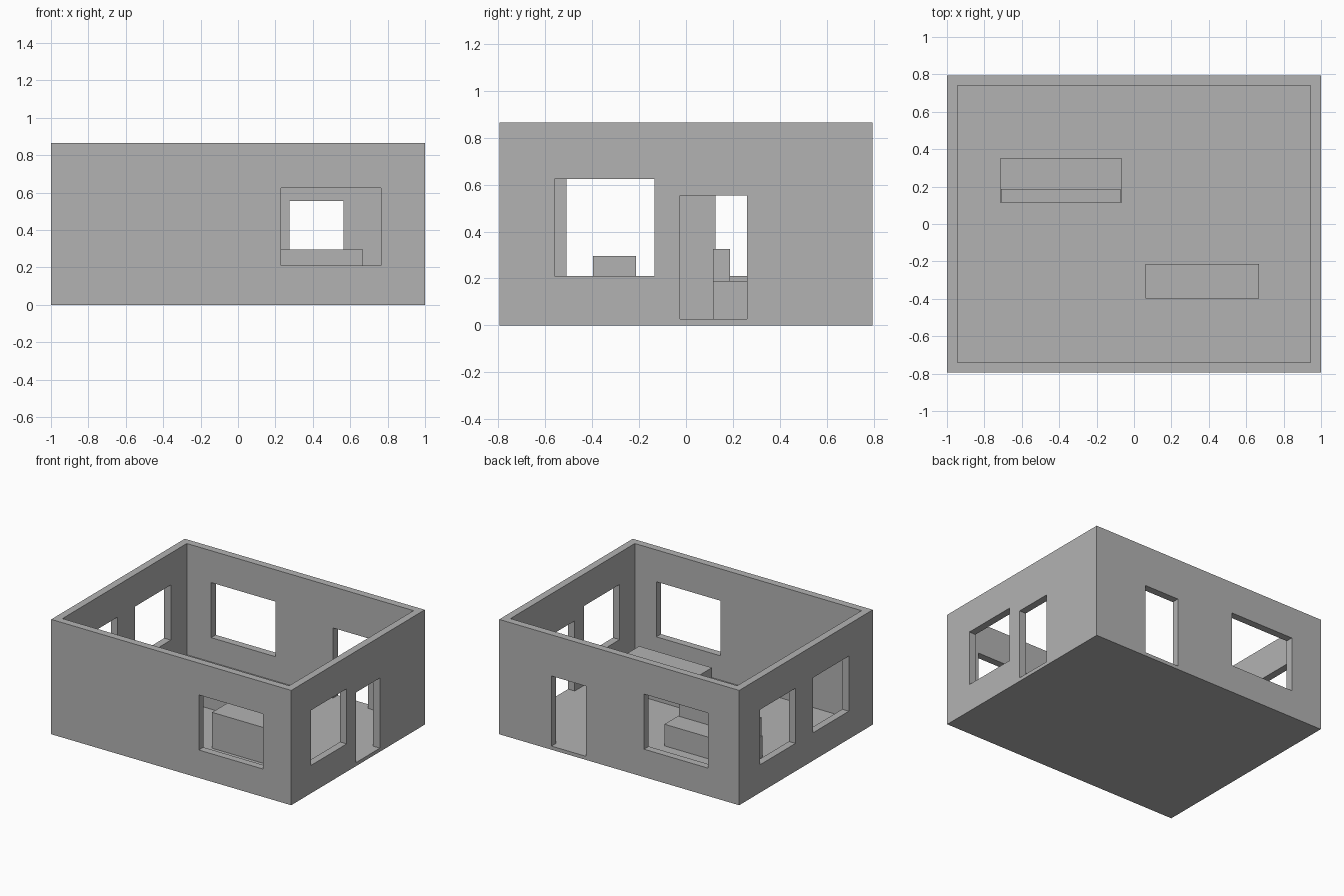
import bpy
from mathutils import Vector

default = bpy.data.objects.get("Cube")
if default:
    bpy.data.objects.remove(default, do_unlink=True)

grey = bpy.data.materials.new("plain_grey")
grey.use_nodes = True
colour = (0.45, 0.45, 0.45, 1)
grey.diffuse_color = colour
grey.node_tree.nodes["Principled BSDF"].inputs["Base Color"].default_value = colour


def box(name, x, y, z):
    """Box from (low, high) ranges on each axis."""
    bpy.ops.mesh.primitive_cube_add(size=1)
    ob = bpy.context.object
    ob.name = ob.data.name = name
    ranges = (x, y, z)
    mid = Vector([(a + b) / 2 for a, b in ranges])
    for v in ob.data.vertices:
        v.co = mid + Vector([c * (b - a) for c, (a, b) in zip(v.co, ranges)])
    ob.data.materials.append(grey)
    return ob


def cut(target, name, x, y, z):
    """Cut a box-shaped opening out of the target."""
    cutter = box(name, x, y, z)
    cutter.hide_render = True
    mod = target.modifiers.new(name, 'BOOLEAN')
    mod.operation = 'DIFFERENCE'
    mod.solver = 'EXACT'
    mod.object = cutter
    bpy.context.view_layer.objects.active = target
    bpy.ops.object.modifier_apply(modifier=mod.name)
    bpy.data.objects.remove(cutter, do_unlink=True)


W, D, H = 1.0, 0.795, 0.865     # half width, half depth, wall height
T, FLOOR = 0.055, 0.027         # wall thickness, floor thickness
inner_x, inner_y = (T - W, W - T), (T - D, D - T)

# Outer walls, open at the top
walls = box("walls", (-W, W), (-D, D), (0, H))
cut(walls, "room_space", inner_x, inner_y, (-0.1, H + 0.1))

# Spans that pass through one wall only
front, back = (-D - 0.1, 0.1 - D), (D - 0.1, D + 0.1)
left, right = (W - 0.1, W + 0.1), (-W - 0.1, 0.1 - W)
window, door = (0.21, 0.625), (FLOOR, 0.555)

# Windows
cut(walls, "front_window", (0.23, 0.765), front, window)
cut(walls, "back_window", (-0.742, -0.207), back, window)
cut(walls, "left_window", left, (-0.56, -0.135), window)
cut(walls, "right_window_front", right, (-0.51, -0.085), window)
cut(walls, "right_window_back", right, (0.125, 0.55), window)

# Doorways
cut(walls, "back_door", (0.275, 0.565), back, door)
cut(walls, "left_door", left, (-0.025, 0.26), door)

# Floor and furniture
box("floor", inner_x, inner_y, (0, FLOOR))
box("counter", (0.062, 0.668), (-0.397, -0.213), (FLOOR, 0.297))
box("sofa_seat", (-0.717, -0.065), (0.115, 0.349), (FLOOR, 0.19))
box("sofa_back", (-0.71, -0.073), (0.115, 0.187), (0.19, 0.325))
